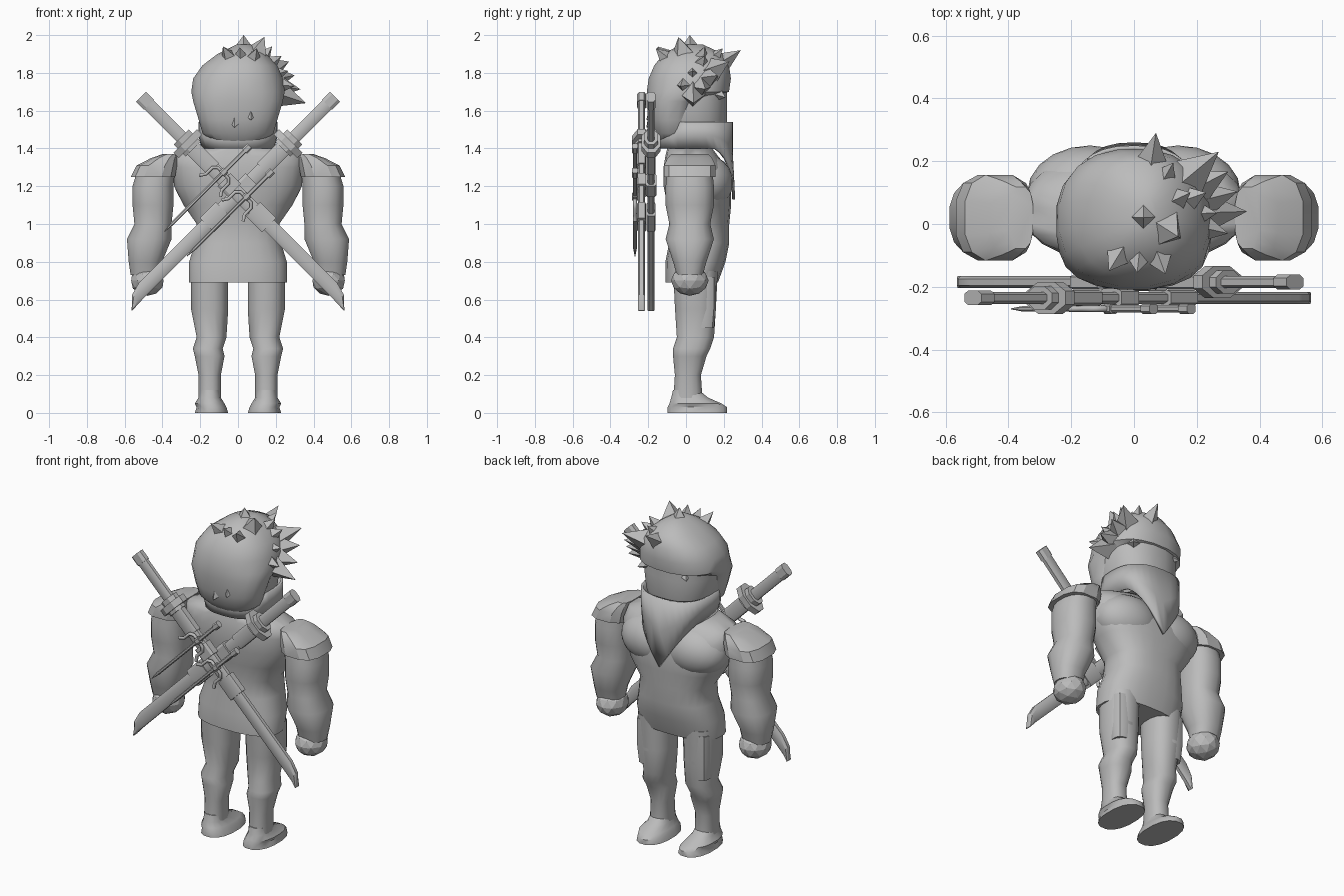
import bpy
import bmesh
import math
from mathutils import Matrix, Vector

cube = bpy.data.objects.get("Cube")
if cube:
    bpy.data.objects.remove(cube)

grey = bpy.data.materials.new("plain grey")
grey.use_nodes = True
grey.diffuse_color = (.5, .5, .5, 1)
grey.node_tree.nodes["Principled BSDF"].inputs["Base Color"].default_value = grey.diffuse_color


def finish(name, bm, angle=40, mirror=False, matrix=None):
    if matrix:
        bm.transform(matrix)
    bmesh.ops.recalc_face_normals(bm, faces=bm.faces)
    mesh = bpy.data.meshes.new(name)
    bm.to_mesh(mesh)
    bm.free()
    mesh.materials.append(grey)
    ob = bpy.data.objects.new(name, mesh)
    bpy.context.collection.objects.link(ob)
    if mirror:
        ob.modifiers.new("mirror", 'MIRROR').use_mirror_merge = False
    bpy.ops.object.select_all(action='DESELECT')
    ob.select_set(True)
    bpy.context.view_layer.objects.active = ob
    bpy.ops.object.shade_smooth_by_angle(angle=math.radians(angle))
    return ob


def rounded(value, power):
    return math.copysign(abs(value) ** power, value)


def ring(z, wide, deep, x=0, y=0):
    """One cross-section: height, half width, half depth and centre."""
    return z, wide, deep, x, y


def loft(name, *rings, sides=16, power=.85, **options):
    """Skin rounded cross-sections from bottom to top."""
    bm = bmesh.new()
    loops = []
    for z, wide, deep, x, y in rings:
        angles = [math.tau * (i + .5) / sides for i in range(sides)]
        loops.append([bm.verts.new((x + wide * rounded(math.cos(a), power),
                                    y + deep * rounded(math.sin(a), power), z)) for a in angles])
    for low, high in zip(loops, loops[1:]):
        for i in range(sides):
            bm.faces.new((low[i - 1], low[i], high[i], high[i - 1]))
    bm.faces.new(loops[0])
    bm.faces.new(loops[-1])
    return finish(name, bm, **options)


def ball(name, centre, size, subdivisions, angle):
    bm = bmesh.new()
    bmesh.ops.create_icosphere(bm, subdivisions=subdivisions, radius=1)
    place = Matrix.Translation(centre) @ Matrix.Diagonal(size).to_4x4()
    finish(name, bm, angle, mirror=True, matrix=place)


# Tunic with flared hem and square shoulders, and chest muscles
loft("tunic",
     ring(z=.69, wide=.26, deep=.14, y=.03),
     ring(z=.8, wide=.26, deep=.16, y=.05),
     ring(z=.9, wide=.23, deep=.16, y=.07),
     ring(z=1, wide=.22, deep=.16, y=.07),
     ring(z=1.1, wide=.29, deep=.17, y=.07),
     ring(z=1.2, wide=.34, deep=.18, y=.06),
     ring(z=1.3, wide=.35, deep=.17, y=.05),
     ring(z=1.36, wide=.34, deep=.14, y=.03),
     ring(z=1.4, wide=.22, deep=.12, y=.02), sides=24, power=.8, angle=60)
ball("chest_muscle", Vector((.14, .1, 1.22)), Vector((.2, .15, .15)), subdivisions=3, angle=40)

# Legs, thigh guards and feet
loft("leg",
     ring(z=.05, wide=.06, deep=.08, x=.15, y=.01),
     ring(z=.2, wide=.06, deep=.07, x=.15, y=.01),
     ring(z=.3, wide=.08, deep=.09, x=.15, y=.02),
     ring(z=.34, wide=.08, deep=.1, x=.16, y=.03),
     ring(z=.4, wide=.08, deep=.1, x=.14, y=.05),
     ring(z=.55, wide=.1, deep=.11, x=.15, y=.05),
     ring(z=.75, wide=.1, deep=.12, x=.15, y=.05), mirror=True)
loft("thigh_guard",
     ring(z=.45, wide=.06, deep=.05, x=.17, y=.1),
     ring(z=.55, wide=.07, deep=.06, x=.17, y=.1),
     ring(z=.72, wide=.07, deep=.06, x=.17, y=.1), sides=12, power=.7, angle=30, mirror=True)
loft("foot",
     ring(z=0, wide=.09, deep=.16, x=.14, y=.06),
     ring(z=.03, wide=.08, deep=.16, x=.14, y=.06),
     ring(z=.05, wide=.08, deep=.14, x=.15, y=.05),
     ring(z=.08, wide=.06, deep=.1, x=.15, y=.02),
     ring(z=.12, wide=.055, deep=.07, x=.15), mirror=True)

# Arms, shoulder pads and faceted fists
loft("arm",
     ring(z=.73, wide=.08, deep=.07, x=.49, y=.02),
     ring(z=.8, wide=.09, deep=.09, x=.49, y=.02),
     ring(z=.92, wide=.12, deep=.13, x=.47, y=.02),
     ring(z=1, wide=.1, deep=.11, x=.45, y=.02),
     ring(z=1.1, wide=.11, deep=.13, x=.45, y=.02),
     ring(z=1.2, wide=.11, deep=.13, x=.45, y=.02),
     ring(z=1.3, wide=.1, deep=.12, x=.43, y=.02), mirror=True)
loft("shoulder_pad",
     ring(z=1.25, wide=.12, deep=.14, x=.45, y=.02),
     ring(z=1.31, wide=.11, deep=.14, x=.43, y=.02),
     ring(z=1.35, wide=.07, deep=.12, x=.39, y=.02),
     ring(z=1.37, wide=.04, deep=.1, x=.36, y=.02), sides=12, power=.7, angle=30, mirror=True)
ball("fist", Vector((.48, .02, .7)), Vector((.09, .1, .08)), subdivisions=2, angle=15)

# Neck, masked face, and hair that overhangs the brow and covers the nape
loft("neck", ring(z=1.36, wide=.14, deep=.1, y=.02), ring(z=1.5, wide=.14, deep=.1, y=.02))
loft("masked_head",
     ring(z=1.42, wide=.14, deep=.14, y=.02),
     ring(z=1.47, wide=.18, deep=.18, y=.02),
     ring(z=1.54, wide=.2, deep=.2, y=.02),
     ring(z=1.65, wide=.22, deep=.21, y=.01),
     ring(z=1.8, wide=.2, deep=.19, y=.03), sides=20)
loft("hair",
     ring(z=1.44, wide=.14, deep=.09, y=-.06),
     ring(z=1.48, wide=.19, deep=.11, y=-.07),
     ring(z=1.55, wide=.21, deep=.13, y=-.07),
     ring(z=1.65, wide=.24, deep=.15, y=-.06),
     ring(z=1.7, wide=.25, deep=.22, y=.01),
     ring(z=1.77, wide=.24, deep=.22, y=.02),
     ring(z=1.84, wide=.2, deep=.2, x=.01, y=.03),
     ring(z=1.9, wide=.13, deep=.16, x=.02, y=.04),
     ring(z=1.95, wide=.04, deep=.06, x=.03, y=.03), sides=20)


def spike_fan(name, first, last, count, radius, inward):
    """A row of cones aimed out from the skull, tips running from first to last."""
    bm = bmesh.new()
    skull = Vector((.03, .03, 1.75))
    for i in range(count):
        tip = Vector(first).lerp(Vector(last), i / (count - 1))
        root = tip.lerp(skull, inward)
        aim = tip - root
        place = Matrix.Translation((root + tip) / 2) @ aim.to_track_quat('Z', 'Y').to_matrix().to_4x4()
        bmesh.ops.create_cone(bm, segments=4, radius1=radius, radius2=0, depth=aim.length,
                              cap_ends=True, matrix=place)
    finish(name, bm, angle=25)


# Broad hair spikes swept to one side
spike_fan("side_spikes", (.27, .23, 1.86), (.36, .04, 1.64), count=4, radius=.13, inward=.8)
spike_fan("rear_side_spikes", (.23, .1, 1.89), (.3, -.03, 1.73), count=3, radius=.12, inward=.8)
spike_fan("front_crest_spikes", (.07, .29, 1.92), (.18, .1, 1.94), count=3, radius=.1, inward=.7)
spike_fan("crown_spikes", (.03, .02, 2), (.14, -.04, 1.99), count=2, radius=.13, inward=.7)
spike_fan("rear_crown_spikes", (-.08, -.15, 1.94), (.1, -.16, 1.93), count=3, radius=.09, inward=.6)
spike_fan("fringe_spikes", (-.15, .21, 1.67), (.18, .21, 1.67), count=4, radius=.05, inward=.3)
spike_fan("nape_spikes", (-.02, -.21, 1.51), (.07, -.21, 1.55), count=2, radius=.05, inward=.2)

# Scarf collar whose front hangs to a point
bm = bmesh.new()
columns = []
for i in range(32):
    a = math.tau * i / 32
    front = math.sin(a) > 0
    x, y = .21 * rounded(math.cos(a), .8), .05 + .2 * rounded(math.sin(a), .8)
    top = 1.54 if math.sin(a) > -.4 else 1.5
    low = 1.4 - front * .27 * max(0, 1 - abs(x) / .2)
    columns.append([bm.verts.new((x, y, top)),
                    bm.verts.new((x, y, (top + low) / 2)),
                    bm.verts.new((x * .92, y + front * .01, low))])
for a, b in zip(columns, columns[1:] + columns[:1]):
    for k in range(2):
        bm.faces.new((a[k], b[k], b[k + 1], a[k + 1]))
finish("scarf", bm, angle=35).modifiers.new("thickness", 'SOLIDIFY').thickness = .015


def diagonal(side, origin):
    """Local z runs diagonally up toward the given side, local x across it."""
    along = Vector((side, 0, 1)).normalized()
    across = Vector((-side, 0, 1)).normalized()
    turn = Matrix((across, along.cross(across), along)).transposed().to_4x4()
    return Matrix.Translation(origin) @ turn


def bar(name, place, start, end, wide, deep, power=.7):
    """A straight rounded bar along a diagonal weapon."""
    loft(name, ring(start, wide, deep), ring(end, wide, deep),
         sides=8, power=power, angle=30, matrix=place)


# Crossed swords on the back
for side, y, tag in ((1, -.185, "left"), (-1, -.235, "right")):
    place = diagonal(side, Vector((-.59 * side, y, .57)))
    loft(tag + "_sword_blade",
         ring(z=0, wide=.002, deep=.02, x=-.04),
         ring(z=.06, wide=.03, deep=.02, x=-.01),
         ring(z=.13, wide=.04, deep=.02),
         ring(z=1.05, wide=.04, deep=.02), sides=8, power=.7, angle=30, matrix=place)
    bar(tag + "_sword_mouth", place, start=.6, end=.72, wide=.055, deep=.025, power=.4)
    bar(tag + "_sword_sleeve", place, start=.86, end=.94, wide=.05, deep=.03, power=.4)
    bar(tag + "_sword_throat", place, start=1.02, end=1.2, wide=.045, deep=.025, power=.4)
    bar(tag + "_sword_guard", place, start=1.19, end=1.23, wide=.095, deep=.055, power=1)
    bar(tag + "_sword_collar", place, start=1.17, end=1.26, wide=.06, deep=.04, power=1)
    bar(tag + "_sword_grip", place, start=1.2, end=1.5, wide=.035, deep=.02)
    bar(tag + "_sword_pommel", place, start=1.5, end=1.56, wide=.04, deep=.025)

# Two three-pronged daggers over the swords
for x, z, tag in ((-.39, .96, "upper"), (-.27, .83, "lower")):
    place = diagonal(1, Vector((x, -.27, z)))
    loft(tag + "_dagger_blade", ring(z=0, wide=.002, deep=.002),
         ring(z=.06, wide=.01, deep=.01), ring(z=.44, wide=.01, deep=.01),
         sides=8, angle=30, matrix=place)
    bar(tag + "_dagger_collar", place, start=.43, end=.46, wide=.02, deep=.017)
    bar(tag + "_dagger_grip", place, start=.44, end=.62, wide=.012, deep=.012)
    bar(tag + "_dagger_pommel", place, start=.6, end=.64, wide=.02, deep=.017)
    curve = bpy.data.curves.new(tag + "_dagger_prongs", 'CURVE')
    curve.dimensions = '3D'
    curve.bevel_depth = .01
    curve.bevel_resolution = 1
    curve.use_fill_caps = True
    curve.materials.append(grey)
    half = [(.08, .34), (.06, .37), (.06, .42), (.04, .44)]
    path = half + [(-across, along) for across, along in reversed(half)]
    line = curve.splines.new('POLY')
    line.points.add(len(path) - 1)
    for point, (across, along) in zip(line.points, path):
        point.co = (place @ Vector((across, 0, along))).to_4d()
    prongs = bpy.data.objects.new(tag + "_dagger_prongs", curve)
    bpy.context.collection.objects.link(prongs)
